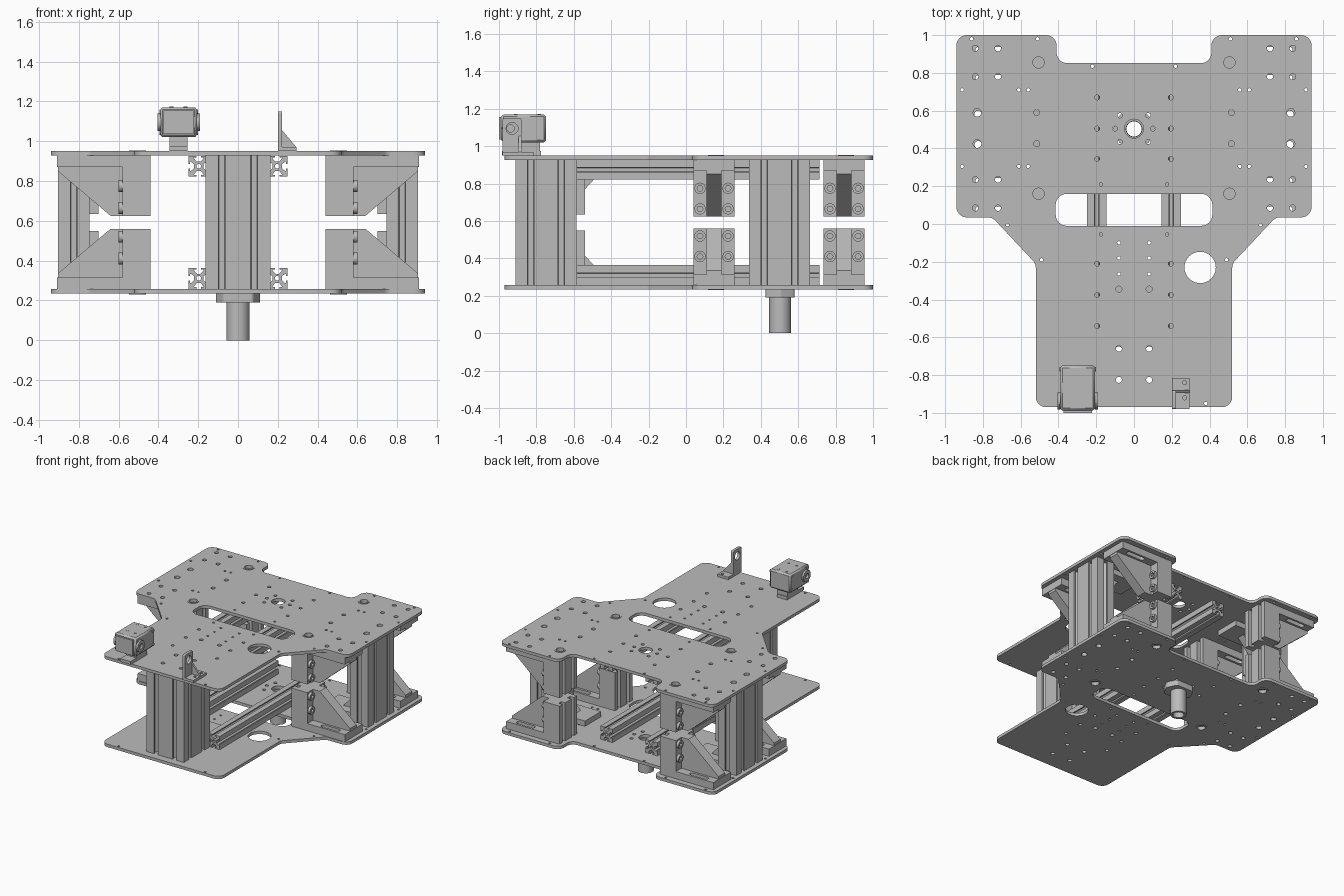
import bpy, bmesh, math
from mathutils import Vector, Matrix

if "Cube" in bpy.data.objects:
    bpy.data.objects.remove(bpy.data.objects["Cube"], do_unlink=True)

grey = bpy.data.materials.new("aluminium_grey")
grey.use_nodes = True
grey.diffuse_color = (0.5, 0.5, 0.5, 1)
grey.node_tree.nodes["Principled BSDF"].inputs["Base Color"].default_value = (0.5, 0.5, 0.5, 1)

# Local (u, v, depth) axes for each extrusion direction
AXES = {"z": Matrix.Identity(3),
        "y": Matrix(((1, 0, 0), (0, 0, -1), (0, 1, 0))),
        "x": Matrix(((0, 0, 1), (1, 0, 0), (0, 1, 0)))}
PLATE_LOW, PLATE_HIGH = (0.235, 0.258), (0.927, 0.95)
FLOOR, CEILING = PLATE_LOW[1], PLATE_HIGH[0]
MID_Z = (FLOOR + CEILING) / 2


def circle(x, y, r, n=20):
    return [(x + r * math.cos(math.tau * i / n), y + r * math.sin(math.tau * i / n)) for i in range(n)]


def rect(x0, x1, y0, y1):
    return [(x0, y0), (x1, y0), (x1, y1), (x0, y1)]


def rounded(points, radius, steps=6):
    """Replace each corner by a circular arc."""
    out = []
    for i, p in enumerate(points):
        p, a, b = Vector(p), Vector(points[i - 1]), Vector(points[(i + 1) % len(points)])
        u, v = (a - p).normalized(), (b - p).normalized()
        half = u.angle(v) / 2
        t, w = radius / math.tan(half), math.sin(half)
        for k in range(steps + 1):
            s = k / steps
            c0, c1, c2 = (1 - s) ** 2, 2 * w * s * (1 - s), s * s
            out.append(tuple((c0 * (p + u * t) + c1 * p + c2 * (p + v * t)) / (c0 + c1 + c2)))
    return out


def extrude(name, loops, low, high, axis="z"):
    """Extrude an outline with holes between two positions along an axis."""
    curve = bpy.data.curves.new(name, "CURVE")
    curve.dimensions, curve.fill_mode = "2D", "BOTH"
    curve.extrude = (high - low) / 2
    for loop in loops:
        spline = curve.splines.new("POLY")
        spline.points.add(len(loop) - 1)
        for point, (u, v) in zip(spline.points, loop):
            point.co = (u, v, 0, 1)
        spline.use_cyclic_u, spline.use_smooth = True, False
    temp = bpy.data.objects.new(name + "_curve", curve)
    bpy.context.collection.objects.link(temp)
    deps = bpy.context.evaluated_depsgraph_get()
    mesh = bpy.data.meshes.new_from_object(temp.evaluated_get(deps))
    bpy.data.objects.remove(temp, do_unlink=True)
    mid = (low + high) / 2 * (-1 if axis == "y" else 1)
    mesh.transform(AXES[axis].to_4x4() @ Matrix.Translation((0, 0, mid)))
    bm = bmesh.new()
    bm.from_mesh(mesh)
    bmesh.ops.remove_doubles(bm, verts=bm.verts, dist=1e-5)
    bmesh.ops.recalc_face_normals(bm, faces=bm.faces)
    bm.to_mesh(mesh)
    bm.free()
    mesh.name = name
    mesh.materials.clear()
    mesh.materials.append(grey)
    obj = bpy.data.objects.new(name, mesh)
    bpy.context.collection.objects.link(obj)
    return obj


def box(name, x0, x1, y0, y1, z0, z1):
    return extrude(name, [rect(x0, x1, y0, y1)], z0, z1)


def mirror(obj, axes):
    """Add mirrored copies across x = 0 and/or the middle height."""
    bm = bmesh.new()
    bm.from_mesh(obj.data)
    for axis in axes:
        copy = bmesh.ops.duplicate(bm, geom=bm.verts[:] + bm.edges[:] + bm.faces[:])["geom"]
        for v in (g for g in copy if isinstance(g, bmesh.types.BMVert)):
            if axis == "x":
                v.co.x = -v.co.x
            else:
                v.co.z = 2 * MID_Z - v.co.z
        bmesh.ops.reverse_faces(bm, faces=[g for g in copy if isinstance(g, bmesh.types.BMFace)])
    bm.to_mesh(obj.data)
    bm.free()
    return obj


def slotted(cu, cv, w, h, nu, nv, size):
    """Framing profile outline: T-slots spaced evenly on every side."""
    out = []
    for i, (length, across, n) in enumerate([(w, h, nu), (h, w, nv)] * 2):
        rot = Matrix.Rotation(i * math.pi / 2, 2)
        side = [(-length / 2, 0)]
        for k in range(n):
            c = -length / 2 + length * (k + 0.5) / n
            half = [(0.11, 0), (0.11, 0.08), (0.22, 0.08), (0.22, 0.13), (0.09, 0.28)]
            side += [(c - a * size, d * size) for a, d in half]
            side += [(c + a * size, d * size) for a, d in reversed(half)]
        out += [tuple(rot @ Vector((a, d - across / 2)) + Vector((cu, cv))) for a, d in side]
    return out


# Deck plates: shared outline, slot and drilled pattern
half = [(0.41, 0.852), (0.41, 1.0), (0.94, 1.0), (0.94, 0.035), (0.75, 0.035), (0.52, -0.21), (0.52, -0.97)]
outline = rounded(half + [(-x, y) for x, y in reversed(half)], 0.055)
holes = [rounded(rect(-0.415, 0.415, -0.01, 0.16), 0.06), circle(0.35, -0.23, 0.083, 32),
         circle(0, 0.505, 0.05, 28)]
corners = [(x, y) for x in (0.84, 0.72) for y in (0.93, 0.78, 0.235, 0.085)]
drilled = {0.032: [(0.505, 0.855), (0.505, 0.16)],
           0.022: [(0.83, 0.59), (0.83, 0.425)],
           0.016: corners + [(0.515, 0.59), (0.515, 0.425), (0.08, -0.345), (0.08, -0.66), (0.08, -0.825)],
           0.013: [(0.1, 0.505), (0.075, 0.575), (0.075, 0.435)]
           + [(0.195, y) for y in (0.67, 0.345, -0.21, -0.375, -0.54)] + [(0.195, 0.505)],
           0.009: [(0.86, 0.98), (0.51, 0.98), (0.22, 0.835), (0.61, 0.71), (0.56, 0.71), (0.91, 0.71),
                   (0.61, 0.305), (0.56, 0.305), (0.91, 0.305), (0.67, -0.005), (0.49, -0.19), (0.175, 0.21),
                   (0.175, -0.055), (0.08, -0.1), (0.08, -0.18), (0.08, -0.265), (0.38, -0.95)]}
for r, spots in drilled.items():
    holes += [circle(s * x, y, r, 14) for x, y in spots for s in (-1, 1)]
for name, (z0, z1) in (("lower_deck", PLATE_LOW), ("upper_deck", PLATE_HIGH)):
    extrude(name, [outline] + holes, z0, z1)
for x, y in drilled[0.032]:
    mirror(extrude("bushing_ring", [circle(x, y, 0.042), circle(x, y, 0.03)], CEILING, PLATE_HIGH[1] + 0.004), "xz")

# Upright posts
bores = [circle(x, -0.748 + y, 0.02, 12) for x in (-0.08, 0.08) for y in (-0.08, 0.08)]
extrude("front_post", [slotted(0, -0.748, 0.325, 0.325, 2, 2, 0.16)] + bores, FLOOR, CEILING)
bores = [circle(0.825, y, 0.02, 12) for y in (0.42, 0.58)]
mirror(extrude("side_post", [slotted(0.825, 0.5, 0.16, 0.325, 1, 2, 0.16)] + bores, FLOOR, CEILING), "x")

# Long rails under and over the decks
rail = [slotted(0.197, FLOOR + 0.053, 0.105, 0.105, 1, 1, 0.105), circle(0.197, FLOOR + 0.053, 0.012, 12)]
mirror(extrude("long_rail", rail, -0.585, 0.715, "y"), "xz")

# Large gusset brackets with slotted feet and clamp blocks
TOP = 0.56
for cy in (0.15, 0.845):
    y0, y1 = cy - 0.11, cy + 0.11
    feet = [rounded(rect(0.68, 0.84, cy + s * 0.075 - 0.018, cy + s * 0.075 + 0.018), 0.017) for s in (-1, 1)]
    mirror(extrude("bracket_foot", [rect(0.58, 0.908, y0, y1)] + feet, FLOOR, 0.315), "xz")
    rib = [(0.58, 0.315), (0.905, 0.315), (0.905, 0.335), (0.64, TOP), (0.58, TOP)]
    mirror(extrude("bracket_rib", [rib], cy - 0.04, cy + 0.04, "y"), "xz")
    mirror(box("bracket_leg", 0.525, 0.58, y0, y1, FLOOR, TOP), "xz")
    block = [(0.525, y0), (0.525, y1), (0.44, y1)]
    for s in (1, -1):
        m = cy + s * 0.055
        block += [(0.44, m + 0.016), (0.475, m + 0.016), (0.475, m - 0.016), (0.44, m - 0.016)]
    mirror(extrude("clamp_block", [block + [(0.44, y0)]], FLOOR, TOP), "xz")
    for s in (-1, 1):
        for z in (0.41, 0.52):
            y = cy + s * 0.075
            mirror(extrude("bracket_bolt", [circle(y, z, 0.03), circle(y, z, 0.016, 6)], 0.58, 0.6, "x"), "xz")


# Small angle brackets at the foot and head of each post
def angle_bracket(name, axis, base, direction, centre, axes):
    def at(u, v):
        return (base + direction * u, v)
    profile = [at(0, FLOOR), at(0.28, FLOOR), at(0.28, 0.3), at(0.045, 0.3), at(0.045, 0.55), at(0, 0.55)]
    gusset = [at(0.045, 0.3), at(0.15, 0.3), at(0.045, 0.415)]
    for part, shape, w in (("angle", profile, 0.1), ("gusset", gusset, 0.03)):
        mirror(extrude(name + "_" + part, [shape], centre - w, centre + w, axis), axes)


angle_bracket("front_post", "x", -0.585, 1, 0, "z")
angle_bracket("side_post", "y", 0.745, -1, 0.5, "xz")

# Hollow spindle and its flange below the lower deck
extrude("spindle_tube", [circle(0, 0.503, 0.058, 32), circle(0, 0.503, 0.04, 32)], 0, 0.2)
flange = [(0.113, 0.503), (0.075, 0.58), (-0.075, 0.58), (-0.113, 0.503), (-0.075, 0.425), (0.075, 0.425)]
extrude("spindle_flange", [rounded(flange, 0.02), circle(0, 0.503, 0.042, 32)], 0.19, PLATE_LOW[0])

# Servo motor on its stand
MX, DECK = -0.298, PLATE_HIGH[1]
box("servo_stand_foot", MX - 0.045, MX + 0.045, -0.985, -0.775, DECK, DECK + 0.025)
box("servo_stand_neck", MX - 0.045, MX + 0.045, -0.91, -0.78, DECK + 0.025, 1.03)
body = box("servo_body", MX - 0.092, MX + 0.092, -0.988, -0.748, 1.02, 1.17)
bevel = body.modifiers.new("Bevel", "BEVEL")
bevel.width, bevel.segments = 0.012, 1
box("servo_front_cover", MX - 0.075, MX + 0.075, -1.0, -0.985, 1.035, 1.155)
for s in (-1, 1):
    a, b = sorted((MX + s * 0.09, MX + s * 0.107))
    extrude("servo_horn", [circle(-0.938, 1.095, 0.045, 24), circle(-0.938, 1.095, 0.02, 16)], a, b, "x")
    a, b = sorted((MX + s * 0.09, MX + s * 0.097))
    for y in (-0.965, -0.77):
        for z in (1.042, 1.148):
            extrude("servo_side_screw", [circle(y, z, 0.012, 10)], a, b, "x")
    for y in (-0.91, -0.785):
        extrude("servo_top_screw", [circle(MX + s * 0.035, y, 0.01, 10)], 1.168, 1.173)

# Sensor bracket: drilled foot, upright with eye hole, and gusset
extrude("sensor_foot", [rect(0.2, 0.295, -0.98, -0.815), circle(0.268, -0.84, 0.011, 12),
                        circle(0.268, -0.92, 0.011, 12)], DECK, DECK + 0.02)
extrude("sensor_upright", [rounded(rect(-0.98, -0.88, DECK + 0.005, 1.15), 0.01), circle(-0.93, 1.095, 0.032)],
        0.2, 0.222, "x")
extrude("sensor_gusset", [[(0.222, DECK + 0.02), (0.293, DECK + 0.02), (0.222, 1.055)]], -0.895, -0.88, "y")

# Smooth the round walls, keep hard edges
for obj in bpy.context.scene.objects:
    obj.select_set(obj.type == "MESH")
    if obj.type == "MESH":
        bpy.context.view_layer.objects.active = obj
bpy.ops.object.shade_smooth_by_angle(angle=math.radians(30))
